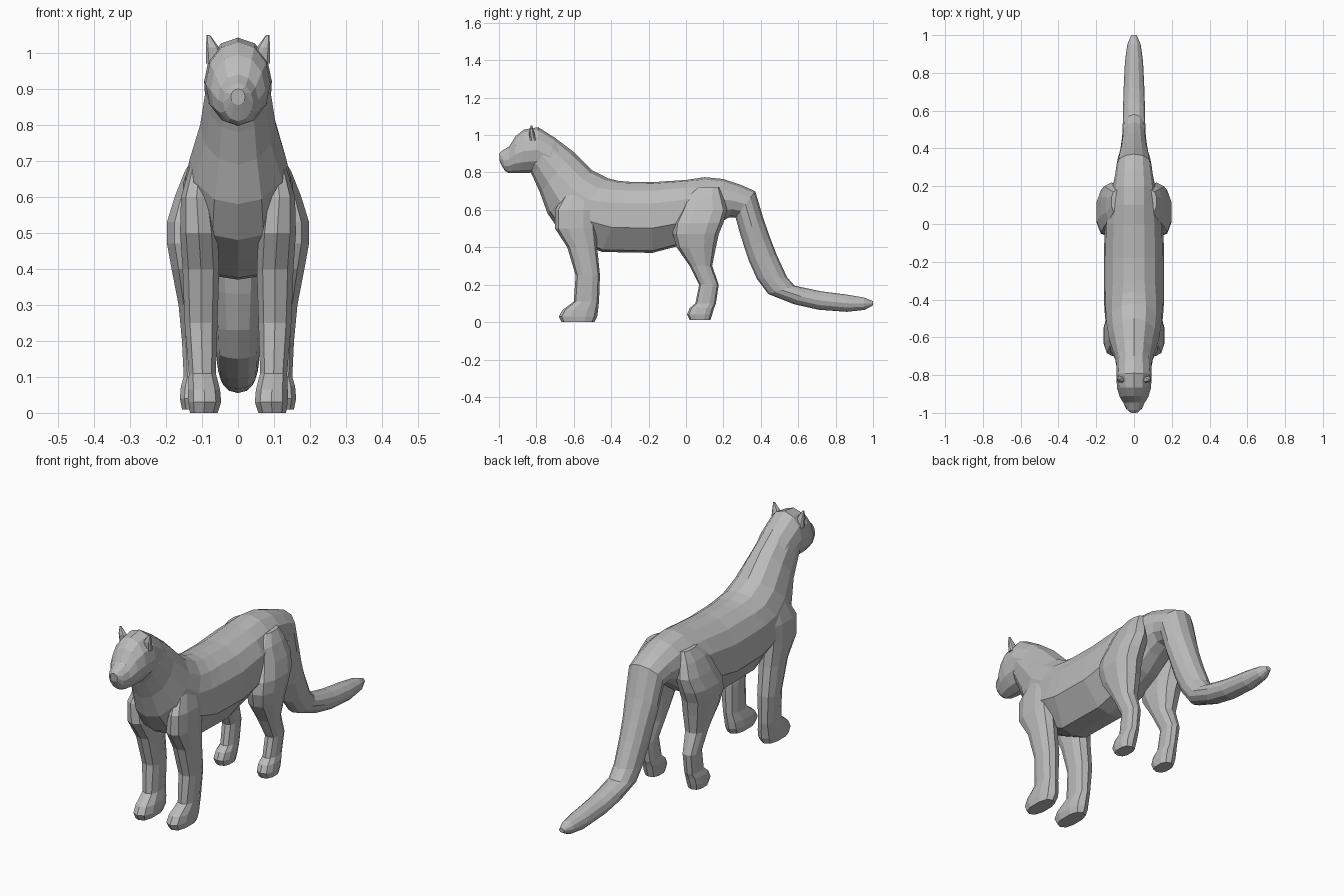
import bpy, bmesh, math
from mathutils import Vector

cube = bpy.data.objects.get("Cube")
if cube:
    bpy.data.objects.remove(cube, do_unlink=True)

grey = bpy.data.materials.new("plain grey")
grey.use_nodes = True
colour = (0.5, 0.5, 0.5, 1)
grey.diffuse_color = colour
grey.node_tree.nodes["Principled BSDF"].inputs["Base Color"].default_value = colour


def loft(name, rings):
    """Skin a list of equal point rings, capping both ends."""
    bm = bmesh.new()
    loops = [[bm.verts.new(p) for p in ring] for ring in rings]
    n = len(loops[0])
    for a, b in zip(loops, loops[1:]):
        for i in range(n):
            j = (i + 1) % n
            bm.faces.new((a[i], a[j], b[j], b[i]))
    bm.faces.new(loops[0][::-1])
    bm.faces.new(loops[-1])
    bmesh.ops.recalc_face_normals(bm, faces=bm.faces)
    mesh = bpy.data.meshes.new(name)
    bm.to_mesh(mesh)
    bm.free()
    mesh.materials.append(grey)
    obj = bpy.data.objects.new(name, mesh)
    bpy.context.collection.objects.link(obj)
    return obj


# Half cross-sections: (fraction from top to bottom, share of half width)
ROUND = [((1 - math.cos(math.pi * i / 6)) / 2, math.sin(math.pi * i / 6)) for i in range(7)]
TORSO = [(0, 0), (.02, .35), (.12, .7), (.3, .95), (.65, 1), (.97, .45), (1, 0)]


def spine_ring(ty, tz, by, bz, half, box=0):
    """Ring between a top and a bottom point, blended from round to torso shape."""
    top, bottom = Vector((0, ty, tz)), Vector((0, by, bz))
    side = []
    for (rf, rw), (tf, tw) in zip(ROUND, TORSO):
        p = top.lerp(bottom, rf + (tf - rf) * box)
        p.x = half * (rw + (tw - rw) * box)
        side.append(p)
    return side + [Vector((-p.x, p.y, p.z)) for p in side[-2:0:-1]]


def leg_ring(z, y0, y1, x0, x1, sign):
    """Level ten-sided ring filling a box slightly squarer than an ellipse."""
    pts = []
    for i in range(10):
        a = math.tau * (i + .5) / 10
        c, s = math.cos(a), math.sin(a)
        c = math.copysign(abs(c) ** .8, c)
        s = math.copysign(abs(s) ** .8, s)
        pts.append((sign * ((x0 + x1) / 2 + (x1 - x0) / 2 * c),
                    (y0 + y1) / 2 + (y1 - y0) / 2 * s, z))
    return pts


# Neck, torso and rump
torso = [(-.78, 1.0, -.84, .82, .08), (-.7, .985, -.82, .78, .092),
         (-.6, .91, -.78, .69, .105), (-.5, .81, -.74, .58, .135, .3),
         (-.42, .77, -.67, .48, .15, .5), (-.36, .755, -.55, .42, .158, .8),
         (-.3, .75, -.45, .375, .16, 1), (-.18, .748, -.18, .37, .16, 1),
         (0, .76, -.03, .41, .155, 1), (.1, .775, .1, .47, .13, .6),
         (.2, .765, .18, .53, .115, .2), (.29, .735, .23, .56, .1),
         (.37, .7, .265, .56, .092)]
loft("body", [spine_ring(*r) for r in torso])

# Tail, sweeping down and then back
tail = [torso[-1], (.415, .55, .29, .47, .085), (.45, .45, .315, .39, .075),
        (.485, .36, .335, .33, .07), (.54, .24, .38, .23, .063),
        (.58, .195, .44, .15, .06), (.65, .18, .58, .095, .058),
        (.72, .165, .71, .066, .055), (.86, .147, .86, .055, .048),
        (.95, .132, .955, .065, .035), (1, .112, 1, .09, .014)]
loft("tail", [spine_ring(*r) for r in tail])

# Head with muzzle
head = [(-1, .9, -.995, .855, .02), (-.985, .915, -.97, .81, .042),
        (-.945, .94, -.95, .798, .056), (-.91, .995, -.92, .797, .076),
        (-.866, 1.03, -.87, .797, .09), (-.79, 1.042, -.8, .8, .094),
        (-.7, .985, -.76, .79, .092), (-.63, .93, -.74, .75, .085)]
loft("head", [spine_ring(*r) for r in head])

# Legs: height, front, back, inner side, outer side
front_leg = [(0, -.665, -.49, .055, .135), (.03, -.68, -.475, .045, .14),
             (.065, -.66, -.47, .048, .14), (.11, -.6, -.465, .06, .138),
             (.25, -.59, -.46, .055, .15), (.4, -.635, -.475, .05, .156),
             (.5, -.7, -.48, .055, .163), (.6, -.7, -.48, .07, .16),
             (.7, -.64, -.5, .08, .13)]
hind_leg = [(.01, .02, .13, .085, .157), (.04, .005, .14, .08, .163),
            (.075, .02, .15, .08, .16), (.1, .05, .16, .085, .152),
            (.2, .07, .175, .085, .157), (.3, .02, .14, .07, .167),
            (.4, -.05, .16, .06, .187), (.47, -.07, .175, .06, .2),
            (.53, -.065, .2, .06, .2), (.6, -.03, .22, .06, .178),
            (.67, 0, .2, .06, .15), (.72, .06, .18, .06, .12)]

for label, sign in (("left", 1), ("right", -1)):
    loft(f"front_leg_{label}", [leg_ring(*r, sign) for r in front_leg])
    loft(f"hind_leg_{label}", [leg_ring(*r, sign) for r in hind_leg])
    # Thin pointed ear leaning outward
    loft(f"ear_{label}", [leg_ring(.97, -.835, -.8, .035, .09, sign),
                          leg_ring(1.015, -.84, -.812, .052, .09, sign),
                          leg_ring(1.05, -.83, -.822, .078, .087, sign)])
